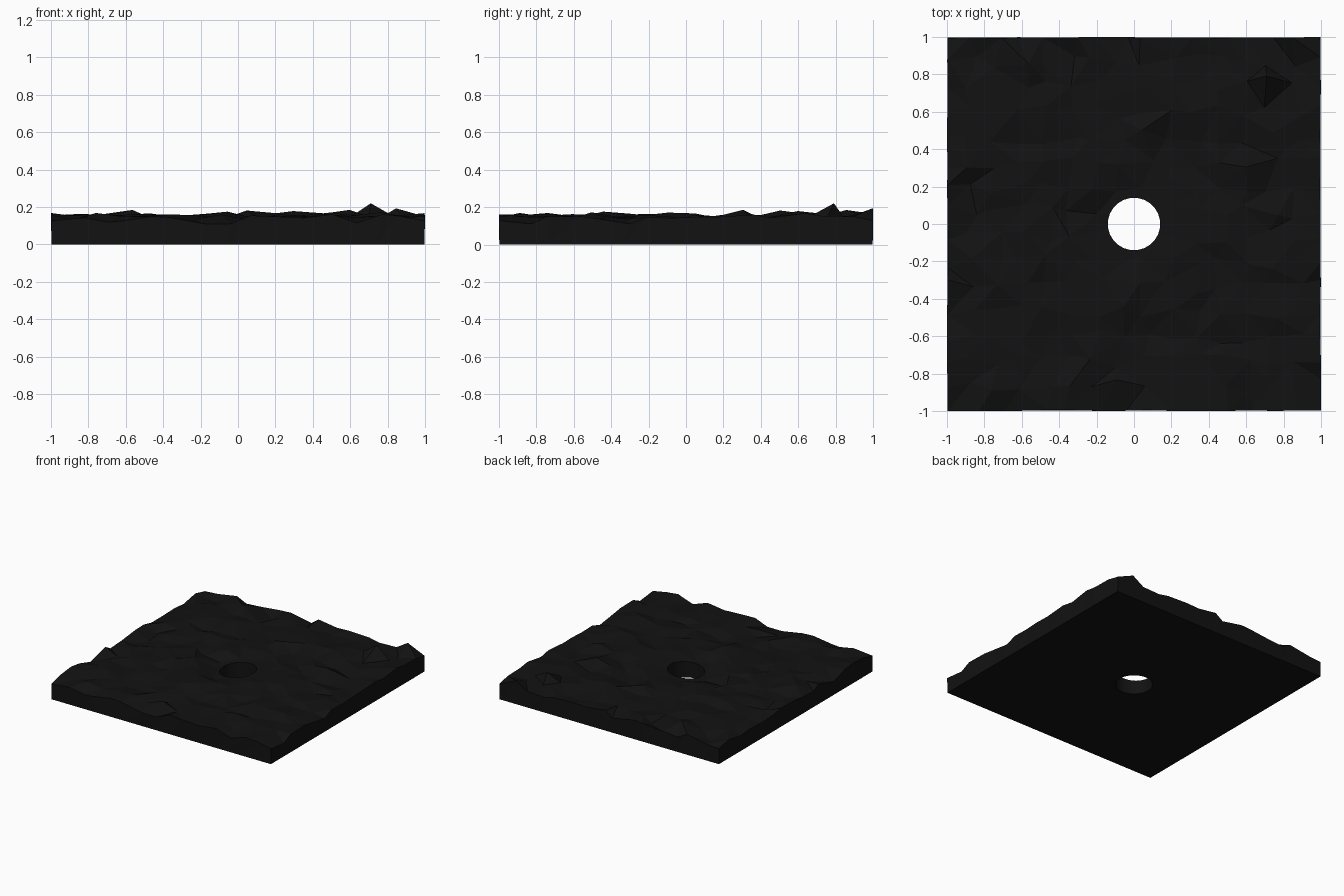
import bpy, bmesh, random

if "Cube" in bpy.data.objects:
    bpy.data.objects.remove(bpy.data.objects["Cube"])

random.seed(7)
N = 15            # cells per side of the rough top
STEP = 2.0 / N
R_HOLE = 0.14

mat = bpy.data.materials.new("dark_stone")
mat.diffuse_color = (0.006, 0.006, 0.006, 1)
mat.use_nodes = True
mat.node_tree.nodes["Principled BSDF"].inputs["Base Color"].default_value = mat.diffuse_color

# Rough slab: jittered top grid, straight walls, flat bottom
bm = bmesh.new()
top = {}
for i in range(N + 1):
    for j in range(N + 1):
        x, y = -1 + i * STEP, -1 + j * STEP
        edge_x, edge_y = i in (0, N), j in (0, N)
        spread = 0.02 if edge_x or edge_y else 0.014
        z = min(0.2, max(0.11, random.gauss(0.146, spread)))
        if edge_x and edge_y:
            z = 0.127
        # rim of the hole dips towards the front left
        if x * x + y * y < 0.25 ** 2:
            z = 0.125 + 0.08 * x + 0.02 * y
        if edge_x:
            x *= 1 - random.random() * 0.006
        else:
            x += random.uniform(-0.3, 0.3) * STEP
        if edge_y:
            y *= 1 - random.random() * 0.006
        else:
            y += random.uniform(-0.3, 0.3) * STEP
        top[i, j] = bm.verts.new((x, y, z))
# Tallest bump near the back right corner
top[13, 13].co = (0.71, 0.79, 0.22)

# Split each cell along its shorter diagonal
for i in range(N):
    for j in range(N):
        a, b, c, d = top[i, j], top[i + 1, j], top[i + 1, j + 1], top[i, j + 1]
        if (a.co - c.co).length < (b.co - d.co).length:
            bm.faces.new((a, b, c))
            bm.faces.new((a, c, d))
        else:
            bm.faces.new((a, b, d))
            bm.faces.new((b, c, d))

# Walls and bottom
ring = ([(i, 0) for i in range(N)] + [(N, j) for j in range(N)]
        + [(i, N) for i in range(N, 0, -1)] + [(0, j) for j in range(N, 0, -1)])
low = [bm.verts.new((-0.997 + i * STEP * 0.997, -0.997 + j * STEP * 0.997, 0)) for i, j in ring]
for k in range(len(ring)):
    n = (k + 1) % len(ring)
    a, b = top[ring[k]], top[ring[n]]
    bm.faces.new((low[k], low[n], b))
    bm.faces.new((low[k], b, a))
bm.faces.new(low[::-1])
bmesh.ops.recalc_face_normals(bm, faces=bm.faces)
me = bpy.data.meshes.new("rough_slab")
bm.to_mesh(me)
bm.free()
me.materials.append(mat)
slab = bpy.data.objects.new("rough_slab", me)
bpy.context.collection.objects.link(slab)

# Round hole through the centre
bpy.ops.mesh.primitive_cylinder_add(vertices=32, radius=R_HOLE, depth=1)
cutter = bpy.context.object
cutter.name = "hole_cutter"
cutter.data.materials.append(mat)
cutter.hide_render = True
cutter.hide_set(True)
cut = slab.modifiers.new("centre_hole", 'BOOLEAN')
cut.operation = 'DIFFERENCE'
cut.solver = 'EXACT'
cut.object = cutter
